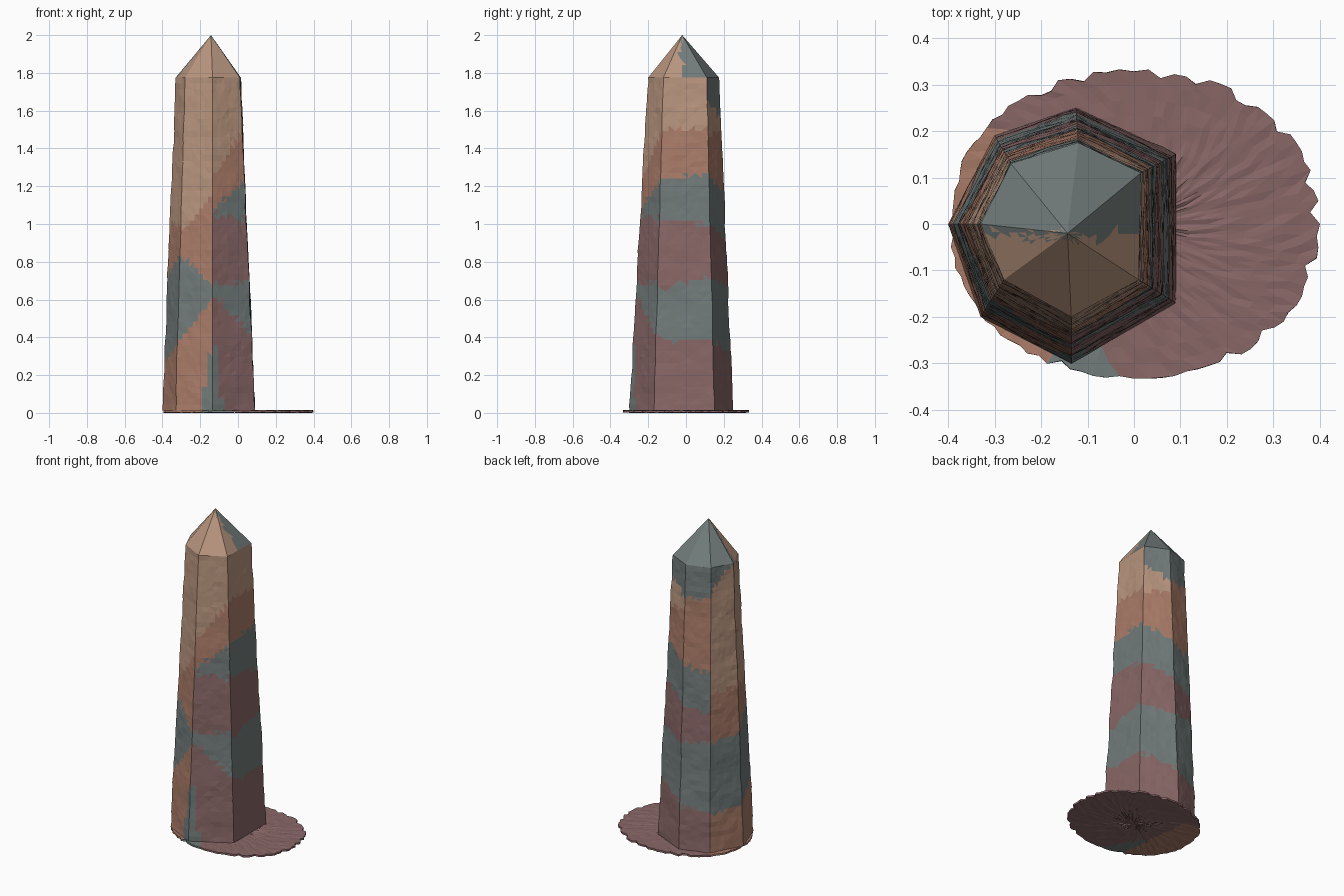
import bpy, bmesh, math, random
from mathutils import Vector, noise

if "Cube" in bpy.data.objects:
    bpy.data.objects.remove(bpy.data.objects["Cube"])

random.seed(4)
COLORS = {"mauve": (0.25, 0.135, 0.135), "teal": (0.165, 0.20, 0.195),
          "rust": (0.40, 0.20, 0.14), "tan": (0.48, 0.30, 0.21)}
NAMES = list(COLORS)
M, T, R, A = range(4)
mats = []
for name, c in COLORS.items():
    m = bpy.data.materials.new(name)
    m.diffuse_color = (*c, 1)
    m.use_nodes = True
    m.node_tree.nodes["Principled BSDF"].inputs["Base Color"].default_value = m.diffuse_color
    mats.append(m)


def finish(bm, name):
    bmesh.ops.recalc_face_normals(bm, faces=bm.faces[:])
    me = bpy.data.meshes.new(name)
    bm.to_mesh(me)
    bm.free()
    for m in mats:
        me.materials.append(m)
    ob = bpy.data.objects.new(name, me)
    bpy.context.collection.objects.link(ob)
    return ob


# Seven-sided crystal outline at the foot, at the shoulder, and the tip
FOOT = [(.09, -.17), (.09, .15), (-.125, .25), (-.30, .19), (-.40, 0), (-.33, -.20), (-.135, -.30)]
TOP = [(.01, -.12), (.015, .11), (-.12, .175), (-.265, .13), (-.33, 0), (-.28, -.12), (-.135, -.20)]
TIP = Vector((-.143, -.02, 2.0))
Z0, Z1 = .012, 1.775
N, ROWS, CAP = 7, 56, 10

# Colour bands of each side: (upper height at its start, at its end, colour)
BANDS = [
    [(.40, .38, M), (.66, .72, T), (1.02, 1.0, M), (1.24, 1.26, T), (1.5, 1.5, R), (3, 1.68, A), (3, 3, T)],
    [(.38, .30, M), (.72, .66, T), (1.0, .92, M), (1.25, 1.16, T), (1.47, 1.5, R), (1.66, 1.56, A), (3, 3, T)],
    [(.27, .27, M), (.68, .70, T), (.90, .88, M), (1.16, 1.12, T), (1.58, 1.58, R), (3, 3, T)],
    [(.25, .28, R), (.70, .72, T), (1.0, 1.0, R), (1.62, 1.78, A), (3, 3, T)],
    [(.28, .36, R), (.72, .84, T), (1.0, 1.0, R), (3, 3, A)],
    [(.37, .6, R), (.84, .68, T), (.96, 1.15, R), (3, 3, A)],
    [(.62, .42, M), (.68, .70, T), (1.05, 1.02, M), (1.08, 1.24, T), (1.25, 1.5, R), (3, 3, A)],
]


def side_colour(s, u, z):
    if z < .36 and ((s == 5 and u > .68 + z * .8) or (s == 6 and u < .25 - z * .5)):
        return T
    z += random.uniform(-.02, .02)
    for a, b, c in BANDS[s]:
        if z < a + (b - a) * u:
            return c
    return A


# Crystal shaft and pointed cap, lightly roughened
bm = bmesh.new()
rings = []
for r in range(ROWS + CAP):
    ring = []
    for s in range(N):
        for k in range(N):
            u = k / N
            lo = Vector((*FOOT[s], Z0)).lerp(Vector((*FOOT[(s + 1) % N], Z0)), u)
            hi = Vector((*TOP[s], Z1)).lerp(Vector((*TOP[(s + 1) % N], Z1)), u)
            if r <= ROWS:
                p = lo.lerp(hi, r / ROWS)
                if 0 < r < ROWS:
                    n = noise.noise(p * 7) * .005 + noise.noise(p * 25) * .003
                    p += Vector((p.x - TIP.x, p.y - TIP.y, 0)).normalized() * n
            else:
                p = hi.lerp(TIP, (r - ROWS) / CAP)
            ring.append(bm.verts.new(p))
    rings.append(ring)
tip = bm.verts.new(TIP)
cnt = N * N
for r in range(len(rings)):
    for i in range(cnt):
        j = (i + 1) % cnt
        a, b = rings[r][i], rings[r][j]
        if r + 1 < len(rings):
            c, d = rings[r + 1][j], rings[r + 1][i]
            tris = [(a, b, c), (a, c, d)] if (i + r) % 2 else [(a, b, d), (b, c, d)]
        else:
            tris = [(a, b, tip)]
        for t in tris:
            f = bm.faces.new(t)
            p = f.calc_center_median()
            if r >= ROWS:
                f.material_index = T if p.y > -.02 + random.uniform(-.02, .01) else A
            else:
                f.material_index = side_colour(i // N, (i % N + .5) / N, p.z)
finish(bm, "crystal_tower")

# Thin ground patch with a ragged rim
bm = bmesh.new()
SEG, RINGS = 96, 10
mid = bm.verts.new((0, 0, .013))
prev = None
for k in range(1, RINGS + 1):
    ring = []
    for i in range(SEG):
        t = math.tau * i / SEG
        c, s = math.cos(t), math.sin(t)
        q = k / RINGS
        if k == RINGS:
            q *= random.choice((1, 1, .985, .95)) if c > -.5 else random.uniform(.97, 1)
        x = .40 * math.copysign(abs(c) ** .93, c) * q
        y = .333 * math.copysign(abs(s) ** .93, s) * q
        ring.append(bm.verts.new((x, y, .013 + random.uniform(-.002, .002))))
    for i in range(SEG):
        j = (i + 1) % SEG
        faces = [(mid, ring[i], ring[j])] if prev is None else \
            [(prev[i], ring[i], ring[j]), (prev[i], ring[j], prev[j])]
        for v in faces:
            f = bm.faces.new(v)
            p = f.calc_center_median()
            if p.y < .2 and p.x < -.2 - p.y * .1:
                f.material_index = R
            elif p.y < -.12 and p.x < -.02 - (p.y + .34) * .6:
                f.material_index = T if p.x > -.2 else R
    prev = ring
patch = finish(bm, "ground_patch")
sol = patch.modifiers.new("thickness", "SOLIDIFY")
sol.thickness = .011
sol.offset = -1
